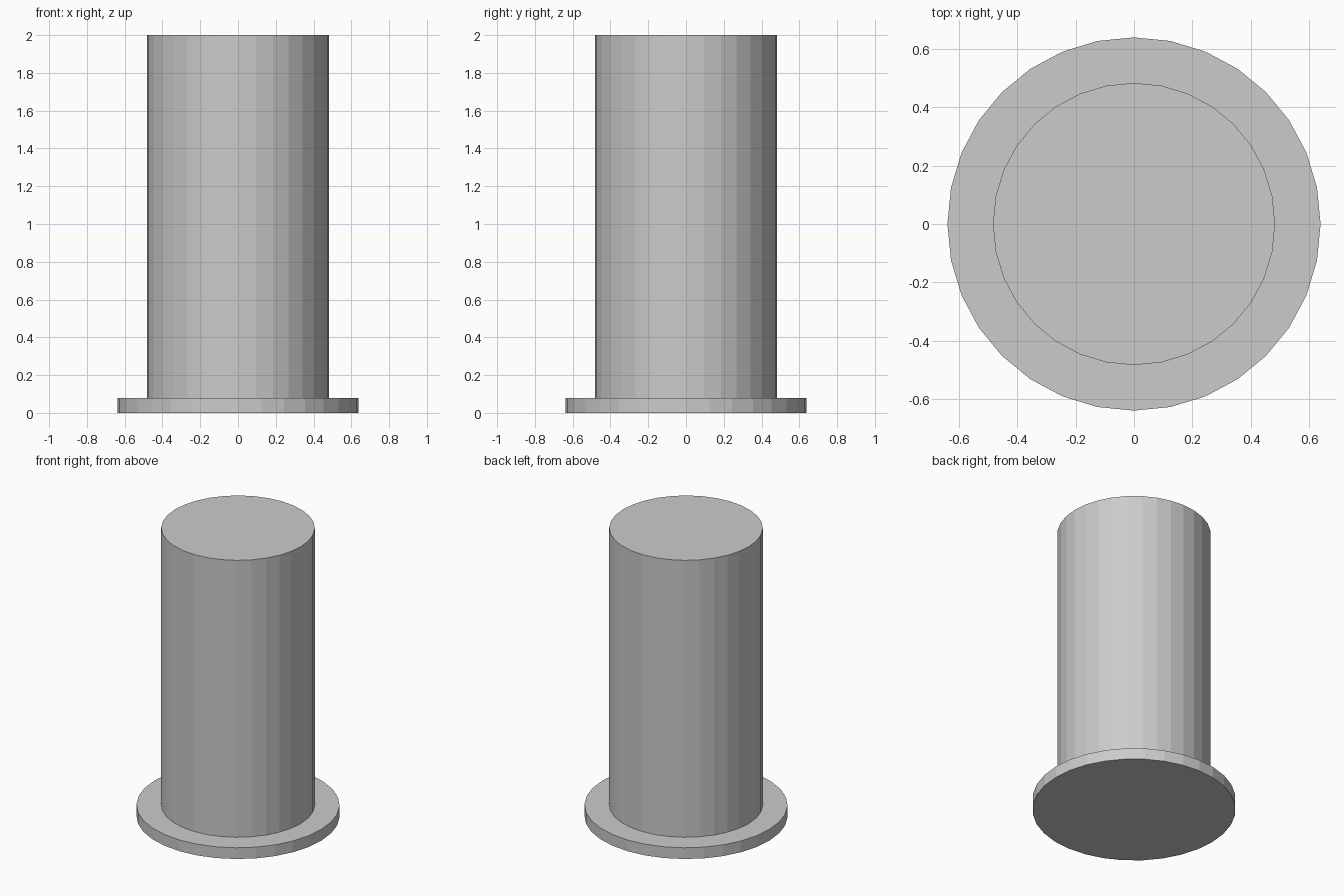
import bpy

if "Cube" in bpy.data.objects:
    bpy.data.objects.remove(bpy.data.objects["Cube"])

SIDES = 32


def cylinder(name, radius, bottom, top):
    """Flat-shaded upright cylinder between two heights."""
    bpy.ops.mesh.primitive_cylinder_add(
        vertices=SIDES, radius=radius, depth=top - bottom,
        location=(0, 0, (bottom + top) / 2))
    obj = bpy.context.object
    obj.name = name
    return obj


# Thin round plate at the foot
cylinder("base_flange", 0.639, 0.0, 0.078)

# Tall column, seated slightly into the plate
cylinder("column", 0.483, 0.04, 2.0)
